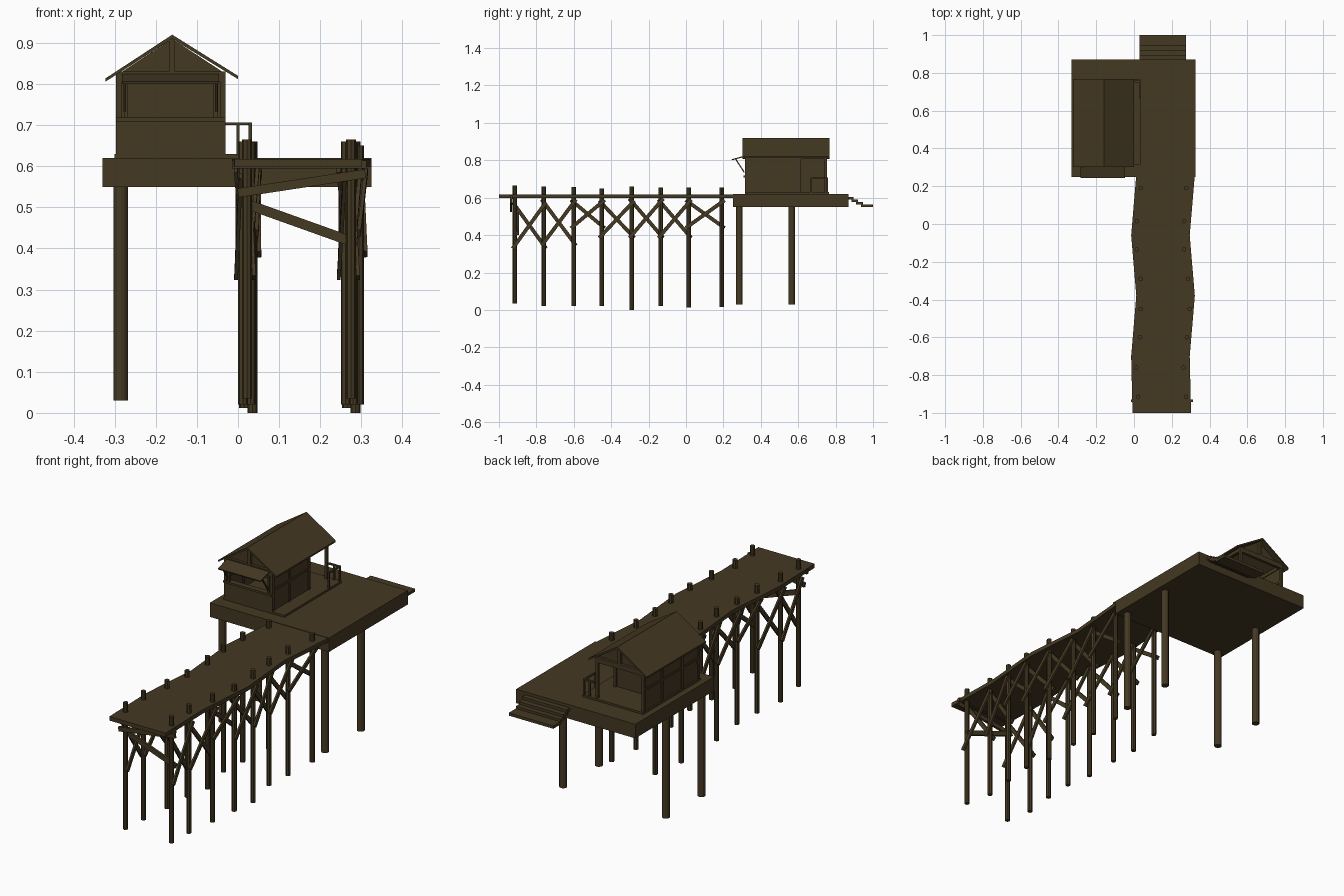
import bpy, bmesh, math
from mathutils import Vector

if "Cube" in bpy.data.objects:
    bpy.data.objects.remove(bpy.data.objects["Cube"])

wood = bpy.data.materials.new("dark_brown_wood")
wood.diffuse_color = (0.058, 0.040, 0.016, 1)
wood.use_nodes = True
wood.node_tree.nodes["Principled BSDF"].inputs["Base Color"].default_value = wood.diffuse_color


def finish(name, bm):
    bmesh.ops.recalc_face_normals(bm, faces=bm.faces)
    me = bpy.data.meshes.new(name)
    bm.to_mesh(me)
    bm.free()
    me.materials.append(wood)
    ob = bpy.data.objects.new(name, me)
    bpy.context.collection.objects.link(ob)
    return ob


def box(name, x0, x1, y0, y1, z0, z1):
    bm = bmesh.new()
    bmesh.ops.create_cube(bm, size=1)
    for v in bm.verts:
        v.co = Vector(((x0, x1)[v.co.x > 0], (y0, y1)[v.co.y > 0], (z0, z1)[v.co.z > 0]))
    return finish(name, bm)


def beam(name, a, b, w, h):
    """Square timber from a to b."""
    a, b = Vector(a), Vector(b)
    d = b - a
    ob = box(name, -w / 2, w / 2, -h / 2, h / 2, -d.length / 2, d.length / 2)
    side = Vector((1, 0, 0)) if abs(d.x) < abs(d.y) + abs(d.z) * 0.1 else Vector((0, 1, 0))
    zax = d.normalized()
    yax = zax.cross(side).normalized()
    xax = yax.cross(zax)
    for v in ob.data.vertices:
        v.co = (a + b) / 2 + xax * v.co.x + yax * v.co.y + zax * v.co.z
    return ob


def pile(name, x, y, z0, z1, r, n):
    bm = bmesh.new()
    bmesh.ops.create_cone(bm, cap_ends=True, segments=n, radius1=r, radius2=r, depth=z1 - z0)
    bmesh.ops.translate(bm, verts=bm.verts, vec=(x, y, (z0 + z1) / 2))
    return finish(name, bm)


def prism(name, pts, axis, lo, hi):
    """Extrude a closed 2D outline along z (xy outline) or y (xz outline)."""
    def put(p, t):
        return (p[0], p[1], t) if axis == "z" else (p[0], t, p[1])
    bm = bmesh.new()
    f = bm.faces.new([bm.verts.new(put(p, lo)) for p in pts])
    ext = bmesh.ops.extrude_face_region(bm, geom=[f])["geom"]
    d = (0, 0, hi - lo) if axis == "z" else (0, hi - lo, 0)
    bmesh.ops.translate(bm, verts=[v for v in ext if isinstance(v, bmesh.types.BMVert)], vec=d)
    return finish(name, bm)


# Platform, its piles and the back steps
box("platform", -0.33, 0.325, 0.25, 0.87, 0.55, 0.62)
for x in (-0.285, 0.28):
    for y in (0.285, 0.565):
        pile("platform_pile", x, y, 0.03, 0.56, 0.018, 12)
for y0, y1, z in ((0.865, 0.895, 0.605), (0.885, 0.92, 0.59), (0.91, 0.945, 0.577), (0.935, 1.0, 0.565)):
    box("step", 0.03, 0.275, y0, y1, z - 0.014, z)

# Winding walkway deck
left = [(-0.008, -1), (-0.015, -0.7), (0.012, -0.38), (-0.015, -0.06), (0.012, 0.26)]
prism("walkway_deck", left + [(x + 0.31, y) for x, y in reversed(left)], "z", 0.598, 0.618)

# Walkway piles: y, left x, right x, bottom, top
rows = [(-0.915, 0.022, 0.275, 0.035, 0.665), (-0.76, 0.012, 0.262, 0.02, 0.66),
        (-0.60, 0.03, 0.28, 0.02, 0.658), (-0.45, 0.035, 0.294, 0.02, 0.65),
        (-0.29, 0.035, 0.286, 0.0, 0.66), (-0.135, 0.015, 0.265, 0.02, 0.655),
        (0.015, 0.015, 0.265, 0.012, 0.655), (0.19, 0.036, 0.276, 0.015, 0.655)]
for y, xl, xr, z0, z1 in rows:
    pile("walkway_pile", xl, y, z0, z1, 0.012, 8)
    pile("walkway_pile", xr, y, z0, z1, 0.012, 8)

# Crossed braces between neighbouring piles: low and high end per bay
bays = [(0.345, 0.56), (0.36, 0.575), (0.45, 0.575), (0.40, 0.57), (0.40, 0.58), (0.40, 0.575), (0.45, 0.575)]
for i, (lo, hi) in enumerate(bays):
    for side in (1, 2):
        a, b = rows[i], rows[i + 1]
        for off, za, zb in ((0.016, lo, hi), (-0.016, hi, lo)):
            p = Vector((a[side] + off, a[0], za))
            q = Vector((b[side] + off, b[0], zb))
            e = (q - p).normalized() * 0.02
            beam("side_brace", p - e, q + e, 0.009, 0.02)

# Cross timbers on the first bent
beam("bent_cap", (-0.015, -0.935, 0.604), (0.312, -0.935, 0.604), 0.014, 0.02)
beam("bent_brace", (0.0, -0.935, 0.535), (0.31, -0.935, 0.582), 0.012, 0.022)
beam("bent_brace", (0.01, -0.9, 0.512), (0.29, -0.9, 0.412), 0.012, 0.024)

# Hut floor
box("hut_floor", -0.30, 0.035, 0.315, 0.765, 0.618, 0.63)

# Hut walls
X0, X1, Y0, Y1 = -0.297, -0.03, 0.315, 0.755
box("left_wall", X0 + 0.004, X0 + 0.01, Y0, Y1, 0.63, 0.815)
box("right_wall", X1 - 0.01, X1 - 0.004, Y0, 0.605, 0.63, 0.815)
box("partition_wall", X0 + 0.006, X1 - 0.006, 0.597, 0.605, 0.63, 0.83)
box("front_wall", X0, X1, Y0, Y0 + 0.01, 0.63, 0.71)
box("counter", X0, X1, Y0 - 0.008, Y0 + 0.02, 0.708, 0.718)

# Hut frame: posts, rails and top plates
for x in (X0, X1 - 0.014):
    for y in (Y0, 0.445, 0.60, Y1 - 0.014):
        box("hut_post", x, x + 0.014, y, y + 0.014, 0.63, 0.82)
    box("top_plate", x, x + 0.014, Y0, Y1, 0.808, 0.826)
    box("mid_rail", x, x + 0.014, Y0, Y1 if x == X0 else 0.61, 0.728, 0.738)
for y in (Y0, Y1 - 0.014):
    box("tie_beam", X0, X1, y, y + 0.014, 0.805, 0.83)
    box("king_post", -0.167, -0.153, y, y + 0.014, 0.83, 0.912)
for x in (-0.272, -0.054):
    box("window_jamb", x - 0.005, x + 0.005, Y0, Y0 + 0.012, 0.715, 0.81)

# Gable infill set back behind the king posts
for y in (Y0 + 0.016, Y1 - 0.022):
    prism("gable_wall", [(-0.285, 0.828), (-0.035, 0.828), (-0.16, 0.91)], "y", y, y + 0.006)

# Roof slopes
prism("roof", [(-0.322, 0.806), (-0.16, 0.91), (0.0, 0.812), (0.0, 0.82), (-0.16, 0.92), (-0.322, 0.814)],
      "y", 0.302, 0.768)

# Raised awning over the counter, with props
beam("awning", (-0.165, 0.315, 0.822), (-0.165, 0.245, 0.803), 0.235, 0.006)
for x in (-0.275, -0.053):
    beam("awning_prop", (x, 0.312, 0.735), (x, 0.266, 0.806), 0.006, 0.006)

# Porch railing
for x, y in ((0.03, 0.755), (0.03, 0.67), (0.0, 0.755)):
    box("rail_post", x - 0.004, x + 0.004, y - 0.004, y + 0.004, 0.63, 0.705)
box("rail_top", -0.03, 0.034, 0.75, 0.76, 0.70, 0.707)
box("rail_top", 0.026, 0.034, 0.665, 0.76, 0.70, 0.707)
